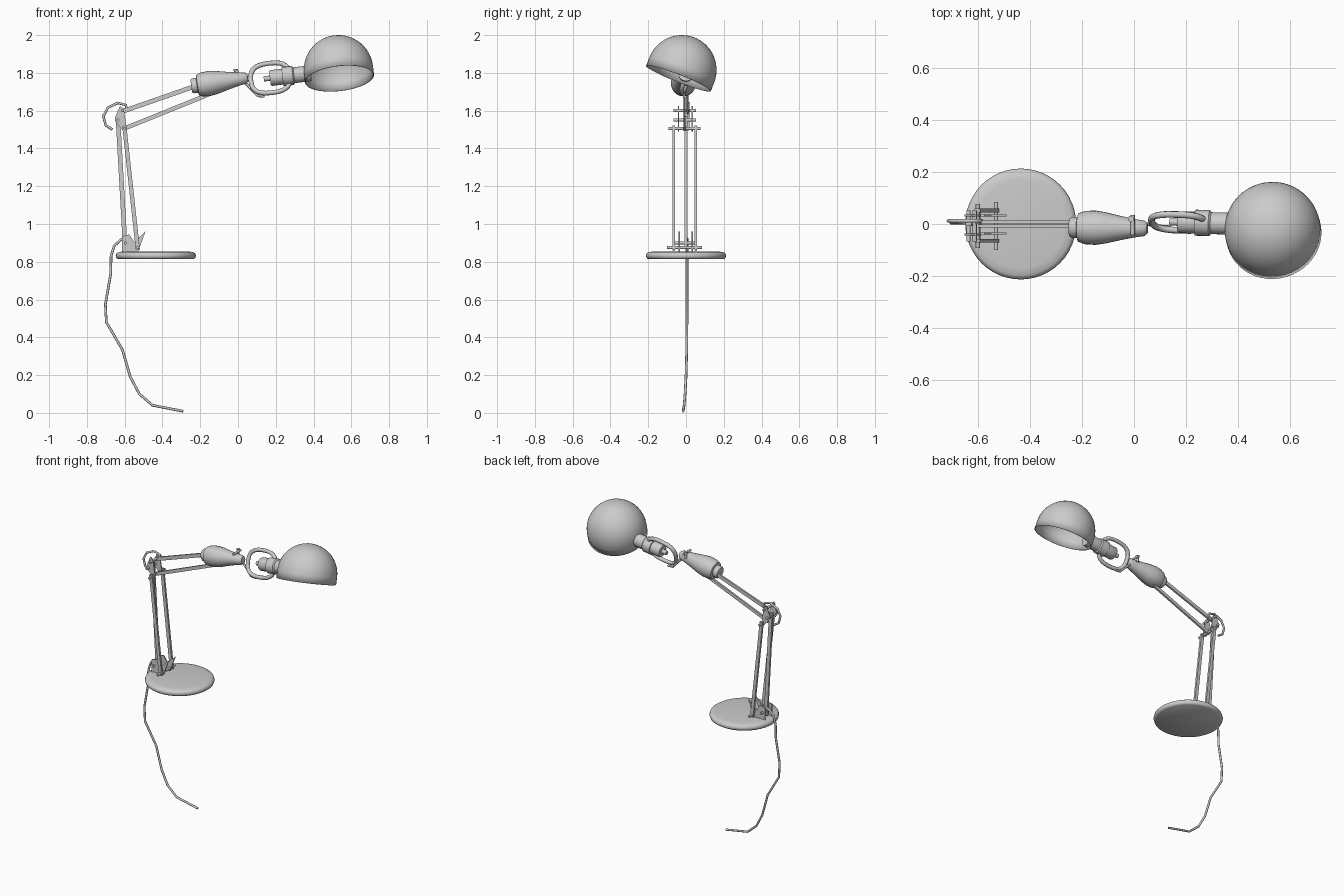
import bpy, bmesh, math
from mathutils import Vector, Matrix

cube = bpy.data.objects.get("Cube")
if cube:
    bpy.data.objects.remove(cube, do_unlink=True)

GREY = (0.6, 0.6, 0.6, 1.0)
mat = bpy.data.materials.new("light_grey_metal")
mat.use_nodes = True
mat.diffuse_color = GREY
mat.node_tree.nodes["Principled BSDF"].inputs["Base Color"].default_value = GREY


def finish(name, bm, smooth=False):
    bmesh.ops.recalc_face_normals(bm, faces=bm.faces)
    mesh = bpy.data.meshes.new(name)
    bm.to_mesh(mesh)
    bm.free()
    mesh.materials.append(mat)
    ob = bpy.data.objects.new(name, mesh)
    bpy.context.collection.objects.link(ob)
    if smooth:
        bpy.ops.object.select_all(action='DESELECT')
        ob.select_set(True)
        bpy.context.view_layer.objects.active = ob
        bpy.ops.object.shade_smooth_by_angle(angle=math.radians(40))
    return ob


def lathe(name, origin, axis, profile, segments=32):
    """Spin (distance along axis, radius) pairs around an axis."""
    bm = bmesh.new()
    verts = [bm.verts.new((r, 0, h)) for h, r in profile]
    edges = [bm.edges.new(pair) for pair in zip(verts, verts[1:])]
    bmesh.ops.spin(bm, geom=verts + edges, cent=(0, 0, 0), axis=(0, 0, 1),
                   angle=math.tau, steps=segments, use_duplicate=False)
    bmesh.ops.remove_doubles(bm, verts=bm.verts, dist=0.0002)
    turn = Vector(axis).to_track_quat('Z', 'Y').to_matrix().to_4x4()
    bm.transform(Matrix.Translation(origin) @ turn)
    return finish(name, bm, True)


def pin(name, x, z, y0, y1, r=0.008):
    """Round pin running front to back."""
    lathe(name, (x, y0, z), (0, 1, 0), [(0, 0), (0, r), (y1 - y0, r), (y1 - y0, 0)], 10)


def plate(name, outline, y, depth):
    """Flat (x, z) outline with a thickness along y."""
    bm = bmesh.new()
    face = bm.faces.new([bm.verts.new((x, y - depth / 2, z)) for x, z in outline])
    new = bmesh.ops.extrude_face_region(bm, geom=[face])["geom"]
    moved = [g for g in new if isinstance(g, bmesh.types.BMVert)]
    bmesh.ops.translate(bm, verts=moved, vec=(0, depth, 0))
    return finish(name, bm)


def bar(name, start, end, y, width=0.024, depth=0.014):
    """Straight flat rod between two (x, z) points."""
    a, b = Vector(start), Vector(end)
    side = (b - a).normalized().orthogonal() * width / 2
    plate(name, [a + side, b + side, b - side, a - side], y, depth)


def tube(name, points, radius, closed=False):
    curve = bpy.data.curves.new(name, 'CURVE')
    curve.dimensions = '3D'
    curve.bevel_depth = radius
    curve.bevel_resolution = 2
    curve.use_fill_caps = True
    spline = curve.splines.new('POLY')
    spline.points.add(len(points) - 1)
    for p, co in zip(spline.points, points):
        p.co = (*co, 1)
    spline.use_cyclic_u = closed
    curve.materials.append(mat)
    ob = bpy.data.objects.new(name, curve)
    bpy.context.collection.objects.link(ob)


# Round weighted base with a rolled edge
lathe("base", (-0.435, 0, 0.814), (0, 0, 1),
      [(0, 0), (0, 0.2), (0.006, 0.209), (0.018, 0.213), (0.03, 0.209),
       (0.037, 0.198), (0.041, 0.17), (0.041, 0)], 48)

# Base bracket
for side, y in (("front", -0.037), ("back", 0.033)):
    plate(f"base_bracket_{side}",
          [(-0.615, 0.85), (-0.615, 0.935), (-0.575, 0.945), (-0.55, 0.905),
           (-0.49, 0.96), (-0.53, 0.85)], y, 0.008)
pin("base_long_pin", -0.53, 0.875, -0.1, 0.085)
pin("base_short_pin", -0.597, 0.9, -0.06, 0.055)

# Lower arm: one centre rod and a pair of outer rods
bar("lower_centre_rod", (-0.597, 0.87), (-0.636, 1.57), 0)
for side, y in (("front", -0.065), ("back", 0.052)):
    bar(f"lower_{side}_rod", (-0.53, 0.862), (-0.602, 1.52), y, 0.022)

# Elbow plates and pins
for side, y in (("front", -0.04), ("back", 0.033)):
    plate(f"elbow_plate_{side}",
          [(-0.625, 1.625), (-0.605, 1.61), (-0.588, 1.5), (-0.605, 1.49),
           (-0.652, 1.545), (-0.65, 1.565)], y, 0.007)
pin("elbow_upper_pin", -0.612, 1.6, -0.067, 0.052)
pin("elbow_middle_pin", -0.636, 1.55, -0.067, 0.052)
pin("elbow_lower_pin", -0.6, 1.505, -0.092, 0.077)

# Upper arm rods
bar("upper_arm_top_rod", (-0.62, 1.593), (-0.2, 1.739), 0.008, 0.024, 0.012)
bar("upper_arm_bottom_rod", (-0.61, 1.502), (0.04, 1.765), -0.008, 0.022, 0.012)

# Tapered housing at the end of the arm
lathe("arm_housing", (-0.247, -0.013, 1.73), (0.3, -0.004, 0.045),
      [(0, 0), (0, 0.034), (0.008, 0.04), (0.03, 0.04), (0.034, 0.055), (0.06, 0.064),
       (0.1, 0.066), (0.14, 0.06), (0.2, 0.046), (0.26, 0.034), (0.29, 0.03),
       (0.302, 0.02), (0.304, 0)], 24)
pin("housing_cross_pin", -0.005, 1.808, -0.042, 0.035)
lathe("housing_screw", (-0.012, 0.02, 1.775), (0, 0, 1),
      [(0, 0), (0, 0.008), (0.036, 0.008), (0.036, 0.012), (0.046, 0.012), (0.046, 0)], 10)

# Tilted frame shared by the yoke, the socket and the shade
up = Vector((-0.108, 0.364, 0.925)).normalized()
along = Vector((0.99, -0.03, 0.12))
along = (along - up * along.dot(up) * 0.3).normalized()

# Rounded oval yoke
centre = Vector((0.172, 0.006, 1.773))


def soft(v):
    return math.copysign(abs(v) ** 0.75, v)


tube("yoke_loop",
     [centre + along * 0.105 * soft(math.cos(t)) + up * 0.084 * soft(math.sin(t))
      for t in (math.tau * i / 28 for i in range(28))], 0.013, True)

# Lamp socket with stepped collars
lathe("lamp_socket", (0.137, 0.008, 1.768), along,
      [(0, 0), (0, 0.014), (0.033, 0.014), (0.033, 0.038), (0.04, 0.042), (0.1, 0.042),
       (0.1, 0.05), (0.155, 0.05), (0.162, 0.042), (0.25, 0.042), (0.25, 0)], 24)

# Domed shade with a short skirt, open below
dome = [(0.184 * math.sin(a), 0.184 * math.cos(a))
        for a in (math.pi / 2 * i / 14 for i in range(15))]
dome[-1] = (0.184, 0)
shade = lathe("lamp_shade", (0.532, -0.022, 1.816), up, [(-0.049, 0.184)] + dome, 48)
shell = shade.modifiers.new("shell", 'SOLIDIFY')
shell.thickness = 0.005
shell.offset = -1

# Power cable: elbow loop, short end by the yoke, and the hanging lead
tube("elbow_cable",
     [(x, 0.012, z) for x, z in
      ((-0.585, 1.6), (-0.595, 1.63), (-0.637, 1.641), (-0.69, 1.615),
       (-0.713, 1.57), (-0.7, 1.522), (-0.665, 1.5))], 0.007)
tube("yoke_cable", [(0.03, 0, 1.755), (0.065, -0.002, 1.72), (0.105, -0.01, 1.678),
                    (0.14, -0.01, 1.676)], 0.007)
tube("hanging_cable",
     [(-0.6, 0.005, 0.925), (-0.622, 0.005, 0.915), (-0.655, 0.005, 0.885),
      (-0.672, 0.005, 0.83), (-0.674, 0.005, 0.735), (-0.702, 0.005, 0.575),
      (-0.697, 0.005, 0.48), (-0.612, 0.004, 0.335), (-0.57, 0, 0.19),
      (-0.522, -0.005, 0.1), (-0.452, -0.01, 0.04), (-0.29, -0.015, 0.009)], 0.007)
